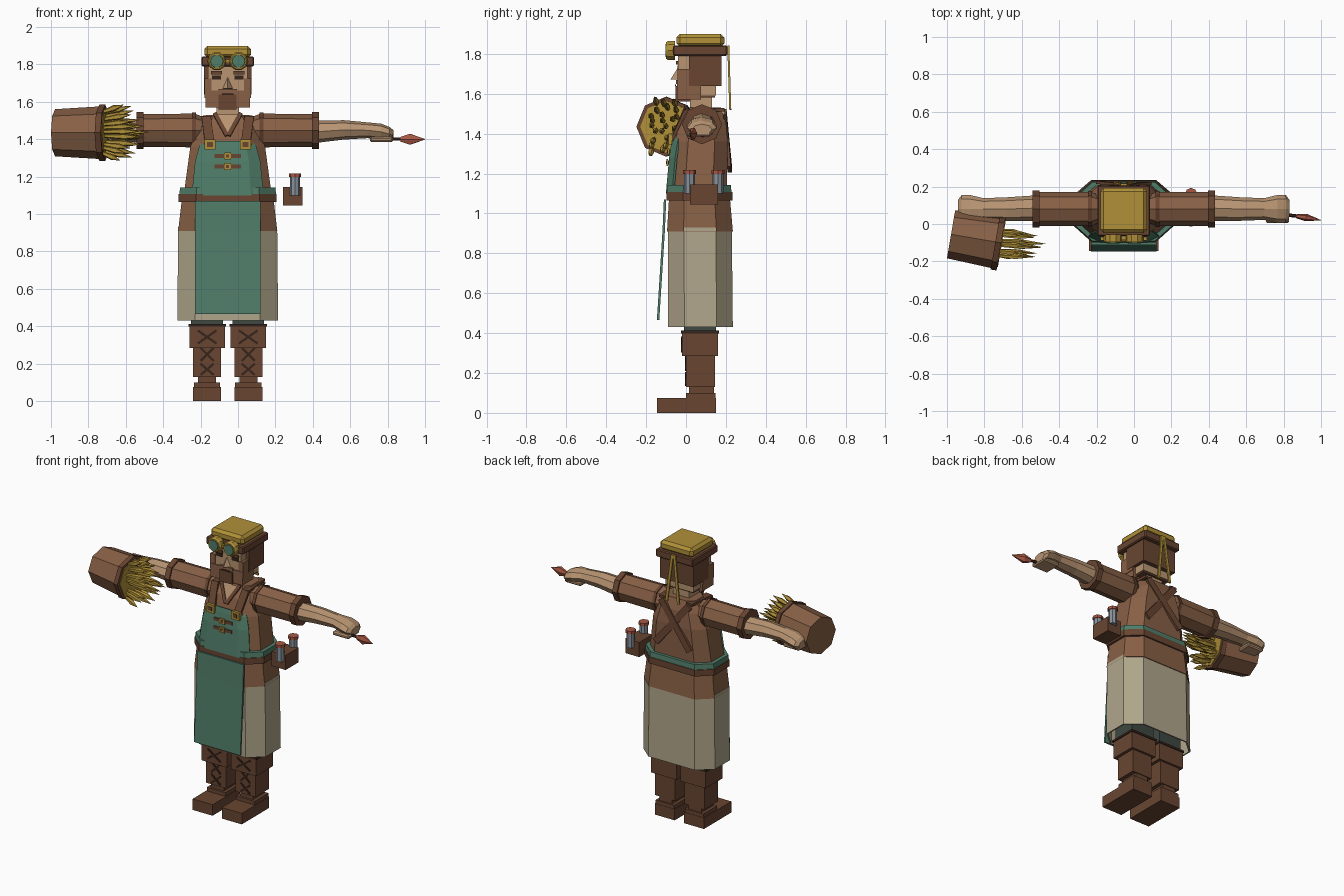
import bpy, bmesh, math, random
from mathutils import Vector as V

random.seed(4)
if "Cube" in bpy.data.objects:
    bpy.data.objects.remove(bpy.data.objects["Cube"])

CX = -0.055  # body centre line


def material(name, *rgb):
    lin = [((c / 255 + 0.055) / 1.055) ** 2.4 for c in rgb] + [1]
    m = bpy.data.materials.new(name)
    m.use_nodes = True
    m.diffuse_color = lin
    m.node_tree.nodes["Principled BSDF"].inputs["Base Color"].default_value = lin
    return m


TUNIC = material("tunic brown", 136, 96, 70)
LEATHER = material("dark leather", 104, 69, 49)
GOLD = material("straw gold", 176, 144, 56)
TEAL = material("apron teal", 80, 125, 105)
SKIN = material("skin", 184, 148, 114)
CREAM = material("skirt cream", 176, 166, 139)
GLASS = material("vial glass", 138, 147, 156)
RED = material("paint red", 168, 88, 68)
DARK = material("lace dark", 54, 35, 27)
CLOTH = material("trouser slate", 62, 72, 66)


def mesh(name, verts, faces, mat, thick=0):
    me = bpy.data.meshes.new(name)
    me.from_pydata([tuple(v) for v in verts], [], faces)
    me.materials.append(mat)
    bm = bmesh.new()
    bm.from_mesh(me)
    bmesh.ops.recalc_face_normals(bm, faces=bm.faces)
    bm.to_mesh(me)
    bm.free()
    ob = bpy.data.objects.new(name, me)
    bpy.context.collection.objects.link(ob)
    if thick:
        mod = ob.modifiers.new("thickness", "SOLIDIFY")
        mod.thickness, mod.offset = thick, 0
    return ob


def loft(name, rings, mat, caps=True, closed=True, thick=0):
    n = len(rings[0])
    faces = [(r * n + i, r * n + (i + 1) % n, (r + 1) * n + (i + 1) % n, (r + 1) * n + i)
             for r in range(len(rings) - 1) for i in range(n if closed else n - 1)]
    if caps:
        faces += [tuple(range(n)), tuple(range((len(rings) - 1) * n, len(rings) * n))]
    return mesh(name, [v for r in rings for v in r], faces, mat, thick)


def tube(name, stations, mat, sides=8, phase=0.0):
    """Loft of ellipses; each station is (centre, sideways radius, upward radius)."""
    d = (V(stations[-1][0]) - V(stations[0][0])).normalized()
    up = V((0, 1, 0)) if abs(d.z) > 0.9 else V((0, 0, 1))
    u = up.cross(d).normalized()
    w = d.cross(u)
    angles = [phase + math.tau * i / sides for i in range(sides)]
    return loft(name, [[V(c) + u * a * math.cos(t) + w * b * math.sin(t) for t in angles]
                       for c, a, b in stations], mat)


def box(name, x, y, z, mat, bevel=0):
    ob = loft(name, [[(x[0], y[0], h), (x[1], y[0], h), (x[1], y[1], h), (x[0], y[1], h)]
                     for h in z], mat)
    if bevel:
        mod = ob.modifiers.new("bevel", "BEVEL")
        mod.width, mod.segments = bevel, 1
    return ob


def mid(name, half, y, z, mat, bevel=0):
    return box(name, (CX - half, CX + half), y, z, mat, bevel)


def bar(name, p, q, width, thick, normal, mat):
    p, q, n = V(p), V(q), V(normal).normalized()
    s = (q - p).cross(n).normalized() * width / 2
    t = n * thick / 2
    return loft(name, [[c + s + t, c - s + t, c - s - t, c + s - t] for c in (p, q)], mat)


def body(name, rows, mat, caps=True, thick=0):
    """Stack of chamfered outlines; each row is (z, half width, front y, back y)."""
    rings = []
    for z, h, f, b in rows:
        c, e = (f + b) / 2, (b - f) / 4
        rings.append([(CX + x, y, z) for x, y in (
            (-.65 * h, f), (.65 * h, f), (h, c - e), (h, c + e),
            (.65 * h, b), (-.65 * h, b), (-h, c + e), (-h, c - e))])
    return loft(name, rings, mat, caps, True, thick)


# Skirt, tunic and belts
body("skirt", [(.43, .265, -.085, .23), (.93, .26, -.085, .225)], CREAM, False, .01)
body("tunic_skirt", [(.91, .265, -.095, .235), (1.08, .245, -.085, .22)], TUNIC)
body("tunic", [(1.07, .24, -.08, .21), (1.14, .23, -.075, .205), (1.36, .2, -.055, .21),
               (1.46, .16, -.03, .2), (1.53, .115, .02, .175)], TUNIC)
body("leather_belt", [(1.065, .262, -.098, .232), (1.108, .262, -.098, .232)], LEATHER)
body("apron_belt", [(1.108, .258, -.095, .228), (1.142, .255, -.092, .225)], TEAL)

# Apron panel and bib
loft("apron_panel", [[(CX + x, y, z) for x in (-w, w)] for z, w, y in
                     ((.465, .174, -.14), (.91, .174, -.112), (1.07, .174, -.105))],
     TEAL, False, False, .012)
loft("apron_bib", [[(CX - w, y + .03, z), (CX - .65 * w, y, z), (CX + .65 * w, y, z),
                    (CX + w, y + .03, z)] for z, w, y in
                   ((1.1, .19, -.095), (1.28, .172, -.079), (1.36, .15, -.067), (1.39, .125, -.06))],
     TEAL, False, False, .012)
for z, y in ((1.31, -.086), (1.255, -.091)):
    mid("bib_tab", .07, (y, y + .008), (z - .01, z + .01), LEATHER)
    mid("bib_tab_buckle", .018, (y - .006, y + .002), (z - .018, z + .018), GOLD)
    mid("bib_tab_pin", .008, (y - .01, y - .005), (z - .008, z + .008), LEATHER)

# Open collar
mesh("chest_opening", [(CX - .06, .0, 1.53), (CX + .06, .0, 1.53), (CX, -.05, 1.42)],
     [(0, 1, 2)], SKIN, .008)
mid("neck", .06, (.02, .13), (1.46, 1.62), SKIN)

for s, side in ((1, "left"), (-1, "right")):
    X = lambda o: CX + s * o

    # Shoulder straps, crossing on the back
    bar(side + "_collar", (X(.004), -.052, 1.42), (X(.07), -.0, 1.54), .022, .012, (0, -1, .4), LEATHER)
    bar(side + "_front_strap", (X(.095), -.07, 1.37), (X(.115), .0, 1.52), .05, .016, (0, -1, .4), LEATHER)
    bar(side + "_shoulder_strap", (X(.115), -.005, 1.515), (X(.1), .19, 1.52), .05, .016, (0, 0, 1), LEATHER)
    bar(side + "_back_strap", (X(.105), .195, 1.51), (X(-.13), .22 + s * .003, 1.22), .045, .016, (0, 1, 0), LEATHER)
    box(side + "_strap_buckle", sorted((X(.065), X(.125))), (-.088, -.07), (1.345, 1.4), GOLD)
    box(side + "_buckle_centre", sorted((X(.08), X(.11))), (-.092, -.086), (1.36, 1.385), LEATHER)

    # Sleeve, bands, forearm and hand
    arm = lambda o, a, b, z=1.447, y=.08: ((X(o), y, z), a, b)
    tube(side + "_sleeve", [arm(.1, .06, .06), arm(.175, .092, .09), arm(.46, .09, .088)], TUNIC)
    tube(side + "_shoulder_band", [arm(.17, .097, .095), arm(.19, .097, .095)], LEATHER)
    tube(side + "_cuff_band", [arm(.45, .1, .1), arm(.487, .1, .1)], LEATHER)
    tube(side + "_forearm", [arm(.47, .068, .06, 1.44, .085), arm(.62, .063, .052, 1.45, .08),
                             arm(.75, .058, .042, 1.448, .08), arm(.82, .075, .043, 1.44, .08),
                             arm(.865, .075, .037, 1.428, .08), arm(.885, .05, .028, 1.42, .08)], SKIN)
    box(side + "_fingers", sorted((X(.76), X(.884))), (.005, .125), (1.385, 1.412), SKIN, .008)

    # Trouser leg and boot
    foot = lambda h: sorted((X(.11 - h), X(.11 + h)))
    box(side + "_trouser", foot(.085), (-.01, .15), (.38, .9), CLOTH)
    box(side + "_boot_foot", foot(.075), (-.145, .15), (.0, .075), LEATHER)
    box(side + "_boot_instep", foot(.07), (-.0, .148), (.075, .1), LEATHER)
    box(side + "_boot_ankle", foot(.048), (.015, .14), (.1, .14), LEATHER)
    box(side + "_boot_shin", foot(.075), (.0, .145), (.13, .29), LEATHER)
    box(side + "_boot_top", foot(.095), (-.02, .16), (.285, .4), LEATHER)
    box(side + "_boot_rim", foot(.1), (-.025, .165), (.398, .412), DARK)
    for z, y, w, h in ((.343, -.021, .05, .035), (.25, -.001, .035, .035), (.17, -.001, .035, .03)):
        for k in (1, -1):
            bar(side + "_boot_lace", (X(.11 - w), y, z - k * h), (X(.11 + w), y, z + k * h),
                .012, .008, (0, 1, 0), DARK)

    # Eye, brow, sideburn and goggle
    box(side + "_eye", sorted((X(.035), X(.085))), (-.043, -.038), (1.72, 1.742), DARK)
    box(side + "_brow", sorted((X(.03), X(.09))), (-.05, -.038), (1.747, 1.765), LEATHER)
    box(side + "_sideburn", sorted((X(.088), X(.124))), (-.043, .07), (1.62, 1.725), TUNIC)
    ring = lambda y, r: ((X(.058), y, 1.817), r, r)
    tube(side + "_goggle_frame", [ring(-.055, .05), ring(-.09, .05), ring(-.1, .043)], GOLD, 10)
    tube(side + "_goggle_lens", [ring(-.1, .036), ring(-.104, .034)], TEAL, 10)

    # Hat tie hanging behind
    bar(side + "_hat_tie", (X(.008), .212, 1.84), (X(.045), .222, 1.52), .018, .01, (0, 1, 0), GOLD)

# Head, hair and beard
mid("face", .105, (-.04, .15), (1.59, 1.81), SKIN)
mid("hair", .126, (.015, .178), (1.64, 1.8), LEATHER)
mid("hair_nape", .1, (.04, .145), (1.58, 1.65), LEATHER)
mid("beard", .12, (-.046, .075), (1.57, 1.66), TUNIC)
mid("beard_upper", .05, (-.05, -.03), (1.65, 1.668), TUNIC)
mid("goatee", .048, (-.053, .02), (1.56, 1.64), LEATHER)
mid("mouth", .03, (-.056, -.05), (1.638, 1.646), DARK)
mesh("nose", [(CX - .028, -.038, 1.67), (CX + .028, -.038, 1.67), (CX, -.078, 1.672),
              (CX, -.038, 1.735)], [(0, 1, 2), (0, 2, 3), (2, 1, 3), (1, 0, 3)], SKIN)

# Hat
mid("hat_brim", .14, (-.065, .207), (1.79, 1.842), LEATHER, .006)
mid("hat_crown", .125, (-.048, .192), (1.835, 1.9), GOLD, .018)
mid("goggle_bridge", .03, (-.085, -.06), (1.808, 1.826), GOLD)

# Hip box with two vials
box("vial_box", (.24, .345), (.02, .16), (1.045, 1.145), LEATHER)
for y in (.018, .16):
    vial = lambda z, r: ((.305, y, z), r, r)
    tube("vial", [vial(1.1, .027), vial(1.2, .027)], GLASS)
    tube("vial_cork", [vial(1.198, .033), vial(1.217, .033)], RED)

# Paint brush in the left hand
tube("brush_handle", [((.76, .055, 1.402), .01, .01), ((.89, .04, 1.4), .009, .009)], DARK, 6)
tube("brush_head", [((.87, .042, 1.4), .012, .015), ((.92, .035, 1.4), .02, .033),
                    ((1, .02, 1.4), .001, .002)], RED, 6)

# Bucket lying on the right arm, filled with wheat
base, rim = V((-.978, -.055, 1.435)), V((-.715, -.1, 1.435))
at = base.lerp
tube("bucket", [(base, .13, .126), (rim, .143, .142)], TUNIC)
tube("bucket_hoop", [(at(rim, .9), .15, .15), (at(rim, 1.02), .15, .15)], LEATHER)
tube("bucket_straw", [(rim, .13, .13), (at(rim, 1.035), .13, .13)], GOLD)
for j in (-1, 0, 1):
    for i in range(-4, 5):
        a = i / 4 + random.uniform(-.1, .1)
        b = j + random.uniform(-.3, .3)
        root = rim + V((-.02, .055 * b, .1 * a))
        tip = rim + V((.25 - .1 * abs(a) - .05 * abs(b), -.012 + .055 * b, .14 * a))
        tube("wheat_ear", [(root, .008, .008), (root.lerp(tip, .6), .015, .017),
                           (tip, .001, .001)], GOLD, 5)
